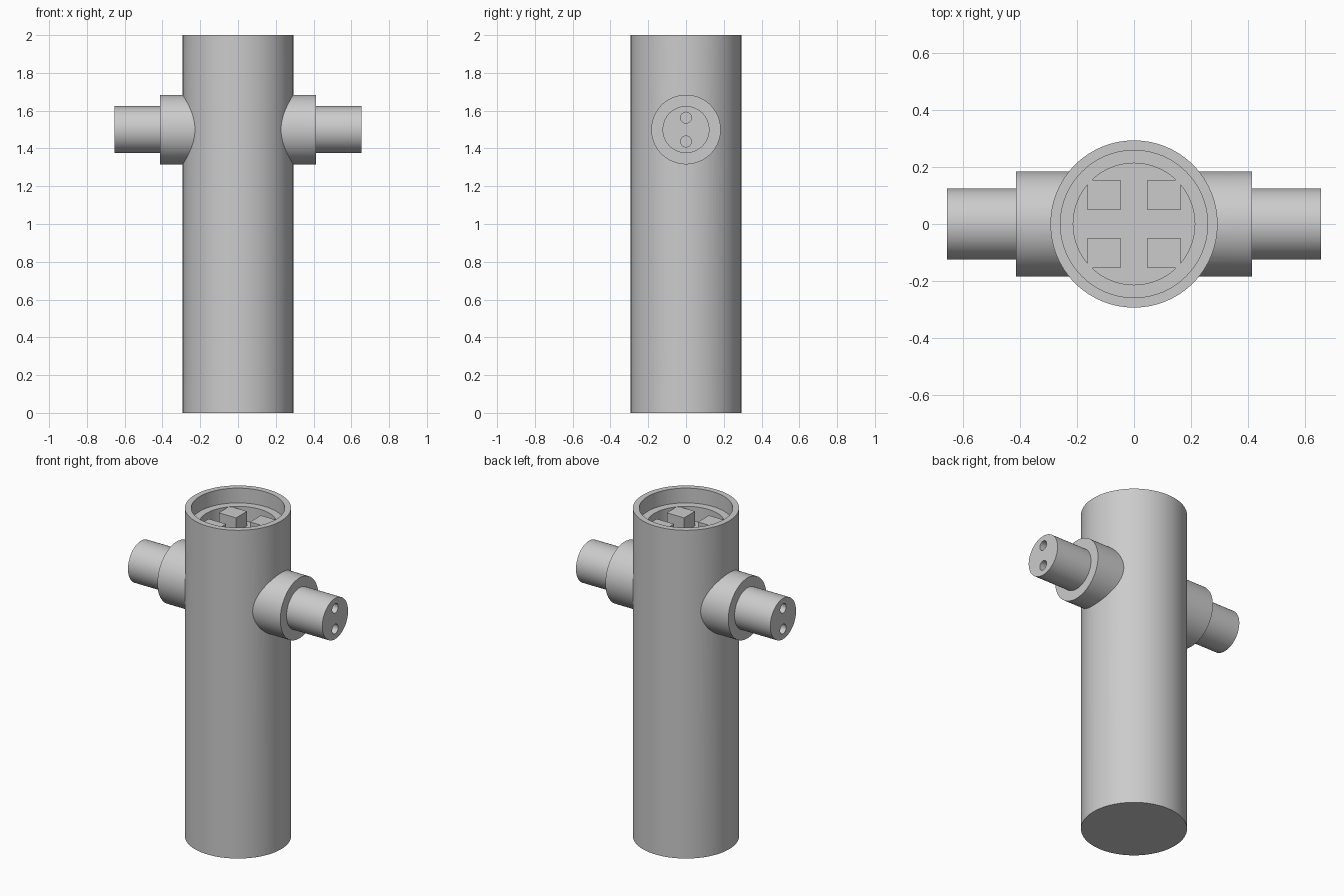
import bpy, bmesh, math
from mathutils import Matrix

old = bpy.data.objects.get("Cube")
if old:
    bpy.data.objects.remove(old, do_unlink=True)

grey = bpy.data.materials.new("light_grey")
grey.use_nodes = True
grey.diffuse_color = (0.6, 0.6, 0.6, 1)
grey.node_tree.nodes["Principled BSDF"].inputs["Base Color"].default_value = (0.6, 0.6, 0.6, 1)

SIDES = 96
ARM_Z = 1.5
LEDGE_Z, FLOOR_Z = 1.91, 1.82


def add_object(name, bm):
    bmesh.ops.recalc_face_normals(bm, faces=bm.faces)
    mesh = bpy.data.meshes.new(name)
    bm.to_mesh(mesh)
    bm.free()
    mesh.materials.append(grey)
    obj = bpy.data.objects.new(name, mesh)
    bpy.context.collection.objects.link(obj)
    return obj


def lathe(name, profile, matrix=Matrix(), sides=SIDES):
    """Closed solid turned about z from (radius, height) points."""
    bm = bmesh.new()
    rings = [[bm.verts.new((r * math.cos(2 * math.pi * i / sides),
                            r * math.sin(2 * math.pi * i / sides), z))
              for i in range(sides)] for r, z in profile]
    for low, high in zip(rings, rings[1:]):
        for i in range(sides):
            j = (i + 1) % sides
            bm.faces.new((low[i], low[j], high[j], high[i]))
    bm.faces.new(rings[0])
    bm.faces.new(rings[-1])
    bm.transform(matrix)
    return add_object(name, bm)


def boolean(target, other, operation):
    """Apply a boolean and remove the helper."""
    mod = target.modifiers.new(operation, 'BOOLEAN')
    mod.operation = operation
    mod.solver = 'EXACT'
    mod.object = other
    bpy.context.view_layer.objects.active = target
    bpy.ops.object.modifier_apply(modifier=mod.name)
    bpy.data.objects.remove(other, do_unlink=True)


# Main post with a stepped recess in the top
post = lathe("post", [(0.293, 0), (0.293, 2), (0.258, 2), (0.258, LEDGE_Z),
                      (0.213, LEDGE_Z), (0.213, FLOOR_Z)])

# Side arms: wide collar, narrow spigot and two holes in each end
for name, side in (("left_arm", 1), ("right_arm", -1)):
    turn = Matrix.Translation((0, 0, ARM_Z)) @ Matrix.Rotation(side * math.pi / 2, 4, 'Y')
    arm = lathe(name, [(0.184, 0.1), (0.184, 0.414), (0.124, 0.414), (0.124, 0.655)], turn)
    for offset in (-0.063, 0.063):
        hole = lathe("hole_cutter", [(0.029, 0.555), (0.029, 0.7)],
                     Matrix.Translation((0, 0, offset)) @ turn, 32)
        boolean(arm, hole, 'DIFFERENCE')
    boolean(post, arm, 'UNION')

# Four square blocks standing in the recess
blocks = []
for sx in (-1, 1):
    for sy in (-1, 1):
        bm = bmesh.new()
        height = LEDGE_Z - FLOOR_Z
        bmesh.ops.create_cube(bm, size=1, matrix=Matrix.Translation(
            (sx * 0.105, sy * 0.101, FLOOR_Z + height / 2 - 0.002))
            @ Matrix.Diagonal((0.117, 0.105, height, 1)))
        where = ("back" if sy > 0 else "front") + ("_left" if sx > 0 else "_right")
        blocks.append(add_object(where + "_block", bm))

# Smooth the round walls, keep rims sharp
bpy.ops.object.select_all(action='DESELECT')
post.select_set(True)
bpy.context.view_layer.objects.active = post
bpy.ops.object.shade_smooth_by_angle(angle=math.radians(30))
